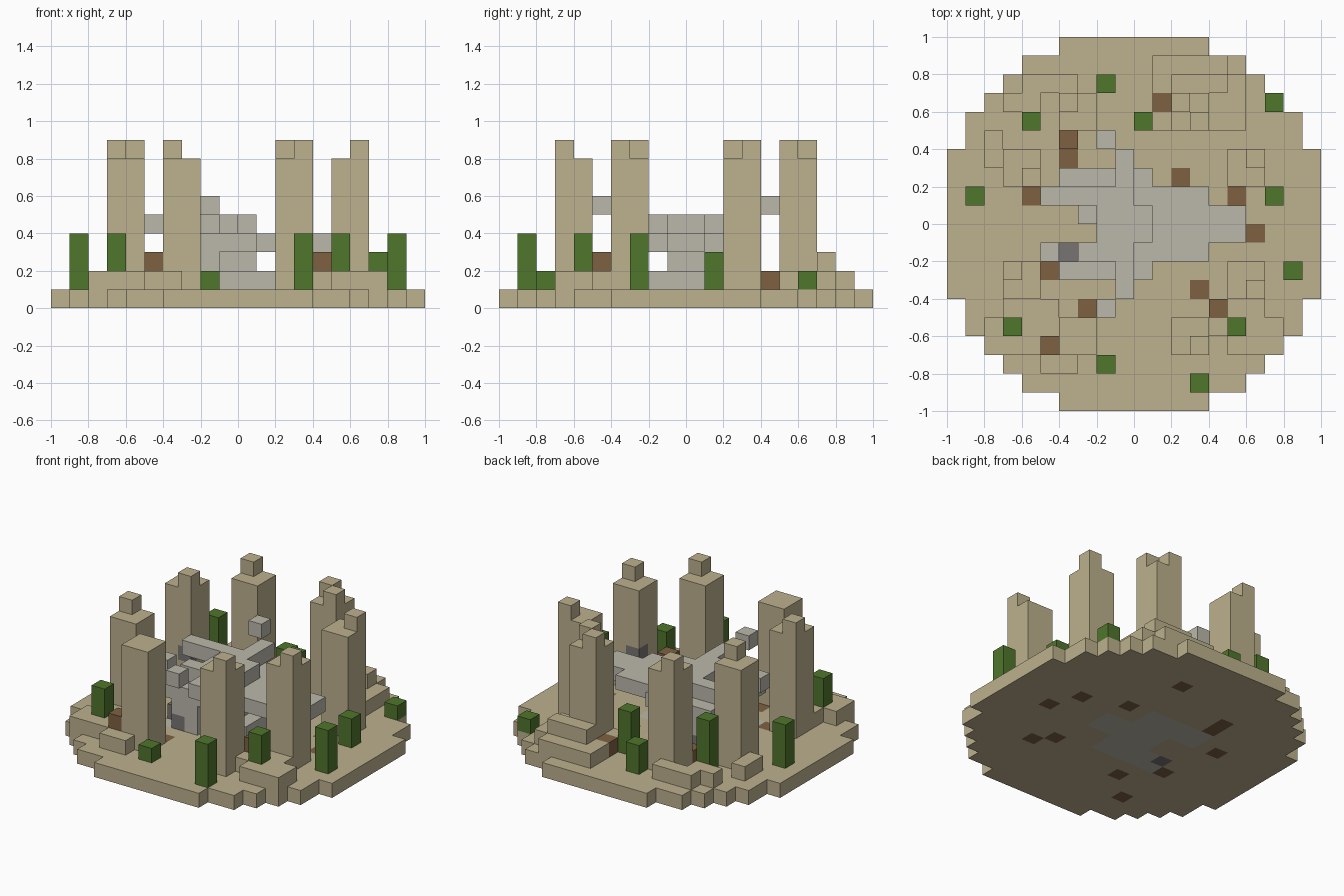
import bpy
import bmesh
from mathutils import Vector

old_cube = bpy.data.objects.get("Cube")
if old_cube:
    bpy.data.objects.remove(old_cube, do_unlink=True)

UNIT = 0.1
grid = {}  # cell -> (part name, material name)


def make_material(name, colour):
    mat = bpy.data.materials.new(name)
    mat.use_nodes = True
    mat.diffuse_color = (*colour, 1)
    mat.node_tree.nodes["Principled BSDF"].inputs["Base Color"].default_value = (*colour, 1)
    return mat


materials = {
    "sandstone": make_material("sandstone", (0.51, 0.44, 0.27)),
    "leaf green": make_material("leaf green", (0.08, 0.18, 0.025)),
    "earth brown": make_material("earth brown", (0.21, 0.12, 0.055)),
    "pale grey": make_material("pale grey", (0.5, 0.48, 0.41)),
    "dark grey": make_material("dark grey", (0.19, 0.175, 0.175)),
}


def fill(part, mat, xs, ys, zs):
    """Fill a box of cells; each range is (start, end) in tenths."""
    for x in range(*xs):
        for y in range(*ys):
            for z in range(*zs):
                grid[x, y, z] = (part, mat)


def column(part, mat, x, y, bottom, top):
    fill(part, mat, (x, x + 1), (y, y + 1), (bottom, top))


# Round stepped ground disc
for x in range(-10, 10):
    for y in range(-10, 10):
        if (x + 0.5) ** 2 + (y + 0.5) ** 2 < 105:
            column("ground", "sandstone", x, y, 0, 1)

# Low rubble slabs around the ring of pillars
slabs = [
    ((-5, -3), (-8, -7)), ((-8, -7), (-7, -5)), ((-7, -4), (-7, -5)),
    ((-7, -4), (-7, -5 + 1)), ((5, 8), (-7, -6)), ((7, 8), (-6, -5)),
    ((4, 7), (-6, -4)), ((-6, -3), (7, 8)), ((-7, -5), (6, 7)),
    ((-8, -7), (3, 5)), ((1, 5), (5, 9)), ((5, 6), (5, 8)),
]
for xs, ys in slabs:
    fill("rubble", "sandstone", xs, ys, (1, 2))
fill("rubble", "sandstone", (2, 5), (7, 8), (2, 3))

# Eight pillars on a ring, some with broken tops
for sx in (-1, 1):
    for sy in (-1, 1):
        for px, py in ((6, 3), (3, 6)):
            cx, cy = sx * px, sy * py
            fill("pillars", "sandstone", (cx - 1, cx + 1), (cy - 1, cy + 1), (1, 8))
caps = [(-7, -3), (-6, 2), (-4, 6), (2, 6), (3, 5), (6, 3), (6, -4), (3, -7)]
for x, y in caps:
    column("pillar_caps", "sandstone", x, y, 8, 9)
for x, y in ((-6, 2), (5, -3)):
    column("pillar_niches", "dark grey", x, y, 3, 4)

# Earth patches: flush ones and raised ones
patches = {
    1: [(-4, 3), (2, 2), (-6, 1), (5, 1), (6, -1), (-5, -3), (3, -4), (-3, -5)],
    2: [(1, 6), (-4, 4)],
    3: [(-5, -7), (4, -5)],
}
for top, cells in patches.items():
    for x, y in cells:
        column("earth_patches", "earth brown", x, y, 0, top)

# Green shrubs, grouped by the height of their tops
shrubs = {
    2: [(-2, -8), (7, 6)],
    3: [(7, 1), (-2, 7)],
    4: [(-9, 1), (-7, -6), (3, -9), (5, -6), (8, -3), (0, 5)],
    5: [(-6, 5)],
}
for top, cells in shrubs.items():
    for x, y in cells:
        column("shrubs", "leaf green", x, y, 1, top)

# Central grey ruin, body
GREY = "pale grey"
fill("ruin_floor", GREY, (-2, 3), (-1, 1), (0, 1))
fill("ruin_body", GREY, (-1, 2), (-2, 1), (1, 2))
fill("ruin_body", GREY, (-2, 1), (-1, 1), (1, 5))
fill("ruin_body", GREY, (-2, 4), (-1, 1), (3, 4))
fill("ruin_tail", GREY, (4, 6), (-1, 1), (3, 4))
column("ruin_body", GREY, -3, 0, 3, 4)


# Ruin sides, mirrored front to back
def both_sides(part, mat, xs, ys, zs):
    fill(part, mat, xs, ys, zs)
    fill(part, mat, xs, (-ys[1], -ys[0]), zs)


both_sides("ruin_floor", GREY, (-4, 1), (1, 3), (0, 1))
both_sides("ruin_sides", GREY, (-3, 4), (1, 2), (3, 4))
both_sides("ruin_sides", GREY, (-3, 0), (1, 2), (4, 5))
both_sides("ruin_sides", GREY, (-5, -4), (1, 2), (4, 5))
both_sides("ruin_sides", GREY, (-4, 1), (2, 3), (3, 4))
both_sides("ruin_walls", GREY, (-3, -1), (2, 3), (1, 3))
both_sides("ruin_vents", "dark grey", (-3, -2), (2, 3), (1, 2))
both_sides("ruin_arms", GREY, (-1, 0), (2, 4), (4, 5))
both_sides("floating_blocks", GREY, (-2, -1), (4, 5), (5, 6))
fill("ruin_sides", GREY, (-4, -3), (1, 2), (4, 5))
column("ruin_hatch", "dark grey", -4, -2, 0, 2)


# Turn each part into one mesh, keeping only the outer faces
def build_part(part):
    bm = bmesh.new()
    cells = [c for c, v in grid.items() if v[0] == part]
    mat = grid[cells[0]][1]
    for cell in cells:
        centre = Vector(cell) + Vector((0.5, 0.5, 0.5))
        for axis in range(3):
            for sign in (-1, 1):
                near = list(cell)
                near[axis] += sign
                if tuple(near) in grid:
                    continue
                n, u, v = Vector(), Vector(), Vector()
                n[axis] = sign / 2
                u[(axis + 1) % 3] = 0.5
                v[(axis + 2) % 3] = sign / 2
                corners = (-u - v, u - v, u + v, v - u)
                bm.faces.new([bm.verts.new((centre + n + c) * UNIT) for c in corners])
    bmesh.ops.remove_doubles(bm, verts=bm.verts, dist=UNIT / 100)
    bmesh.ops.dissolve_limit(bm, angle_limit=0.01, verts=bm.verts, edges=bm.edges)
    mesh = bpy.data.meshes.new(part)
    bm.to_mesh(mesh)
    bm.free()
    mesh.materials.append(materials[mat])
    bpy.context.scene.collection.objects.link(bpy.data.objects.new(part, mesh))


for part_name in sorted({v[0] for v in grid.values()}):
    build_part(part_name)
